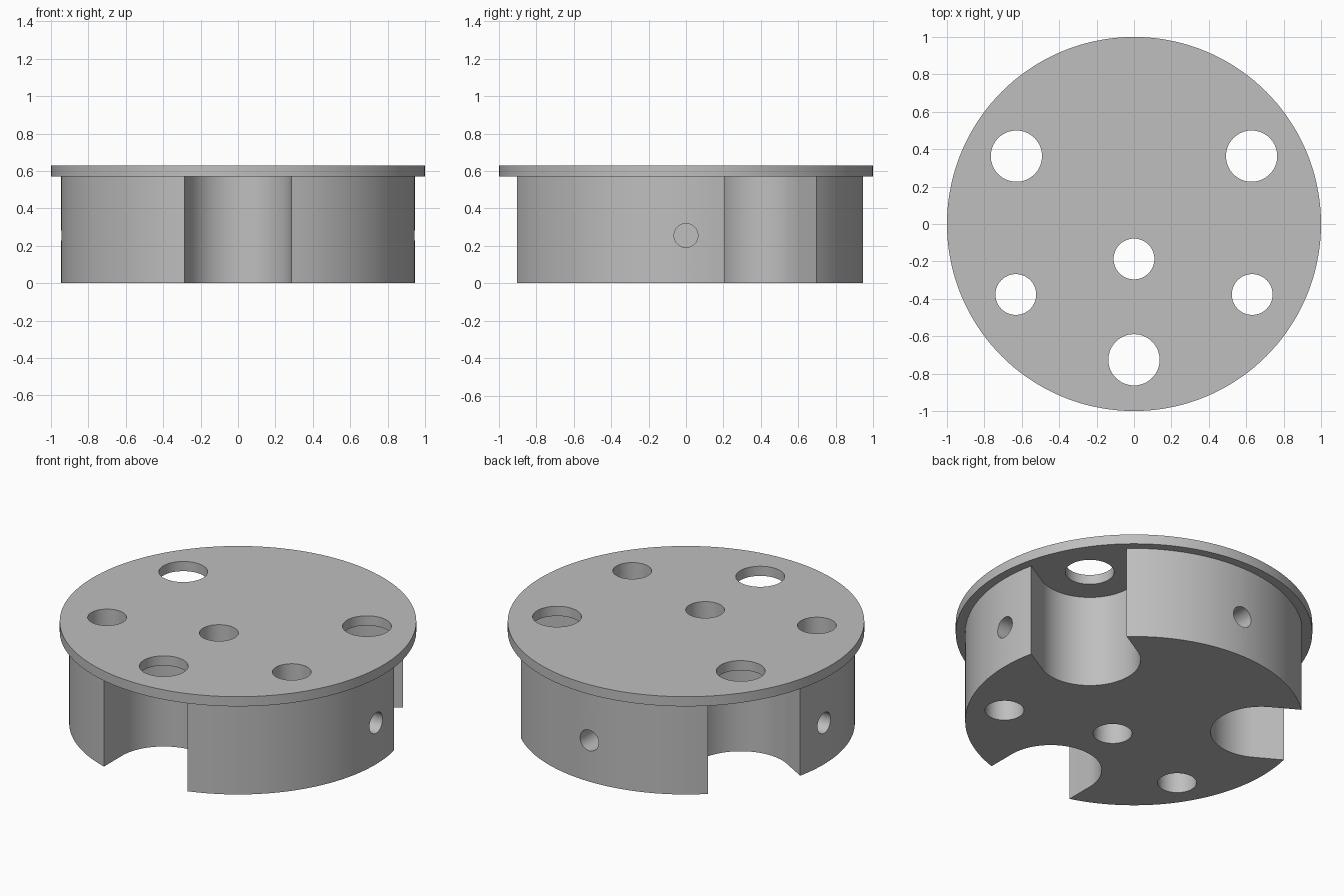
import bpy
import bmesh
from math import radians, sin, cos, pi
from mathutils import Matrix, Vector

cube = bpy.data.objects.get("Cube")
if cube:
    bpy.data.objects.remove(cube, do_unlink=True)

FLANGE_Z, TOP_Z = 0.57, 0.63
BODY_R, FLANGE_R = 0.947, 1.0
POCKET_R, POCKET_DIST = 0.285, 0.726

grey = bpy.data.materials.new("plain_grey")
grey.use_nodes = True
colour = (0.52, 0.52, 0.52, 1)
grey.diffuse_color = colour
grey.node_tree.nodes["Principled BSDF"].inputs["Base Color"].default_value = colour


def prism(name, outline, z0, z1):
    """Extrude a flat outline from z0 up to z1."""
    bm = bmesh.new()
    base = bm.faces.new([bm.verts.new((x, y, z0)) for x, y in outline])
    top = bmesh.ops.extrude_face_region(bm, geom=[base])["geom"]
    bmesh.ops.translate(bm, vec=(0, 0, z1 - z0),
                        verts=[v for v in top if isinstance(v, bmesh.types.BMVert)])
    bmesh.ops.recalc_face_normals(bm, faces=bm.faces)
    mesh = bpy.data.meshes.new(name)
    bm.to_mesh(mesh)
    bm.free()
    mesh.materials.append(grey)
    obj = bpy.data.objects.new(name, mesh)
    bpy.context.collection.objects.link(obj)
    return obj


def circle(r, n, x=0, y=0):
    return [(x + r * cos(2 * pi * i / n), y + r * sin(2 * pi * i / n)) for i in range(n)]


def combine(target, tool, operation):
    """Apply a boolean and discard the tool."""
    bpy.context.view_layer.objects.active = target
    mod = target.modifiers.new(operation, "BOOLEAN")
    mod.object, mod.operation, mod.solver = tool, operation, "EXACT"
    bpy.ops.object.modifier_apply(modifier=mod.name)
    bpy.data.objects.remove(tool, do_unlink=True)


def cut_hole(target, r, x, y, z0, z1):
    combine(target, prism("hole_cutter", circle(r, 64, x, y), z0, z1), "DIFFERENCE")


# Drum body, its top buried inside the flange
hub = prism("flanged_hub", circle(BODY_R, 144), 0, 0.6)

# Three round-ended pockets open to the rim
pocket = [(POCKET_DIST + POCKET_R * cos(a), POCKET_R * sin(a))
          for a in (pi / 2 + pi * i / 40 for i in range(41))]
pocket += [(1.2, -POCKET_R), (1.2, POCKET_R)]
POCKET_ANGLES = [radians(d) for d in (30, 150, 270)]
for a in POCKET_ANGLES:
    cutter = prism("pocket_cutter", pocket, -0.2, 0.8)
    cutter.data.transform(Matrix.Rotation(a, 4, "Z"))
    combine(hub, cutter, "DIFFERENCE")

# Blind radial screw holes on the right, back and left
for a in (0, pi / 2, pi):
    cutter = prism("screw_cutter", circle(0.064, 48), 0.74, 1.2)
    turn = Matrix.Rotation(a, 4, "Z") @ Matrix.Rotation(pi / 2, 4, "Y")
    cutter.data.transform(Matrix.Translation((0, 0, 0.255)) @ turn)
    combine(hub, cutter, "DIFFERENCE")

# Top flange
combine(hub, prism("flange", circle(FLANGE_R, 144), FLANGE_Z, TOP_Z), "UNION")

# Large holes through the flange above each pocket
for a in POCKET_ANGLES:
    cut_hole(hub, 0.137, POCKET_DIST * cos(a), POCKET_DIST * sin(a), 0.4, 0.8)

# Small holes right through the drum
for x, y in ((0, -0.187), (0.632, -0.377), (-0.632, -0.377)):
    cut_hole(hub, 0.109, x, y, -0.2, 0.8)

# Smooth curved walls, crisp edges
bpy.ops.object.select_all(action="DESELECT")
hub.select_set(True)
bpy.context.view_layer.objects.active = hub
bpy.ops.object.shade_smooth_by_angle(angle=radians(30))
